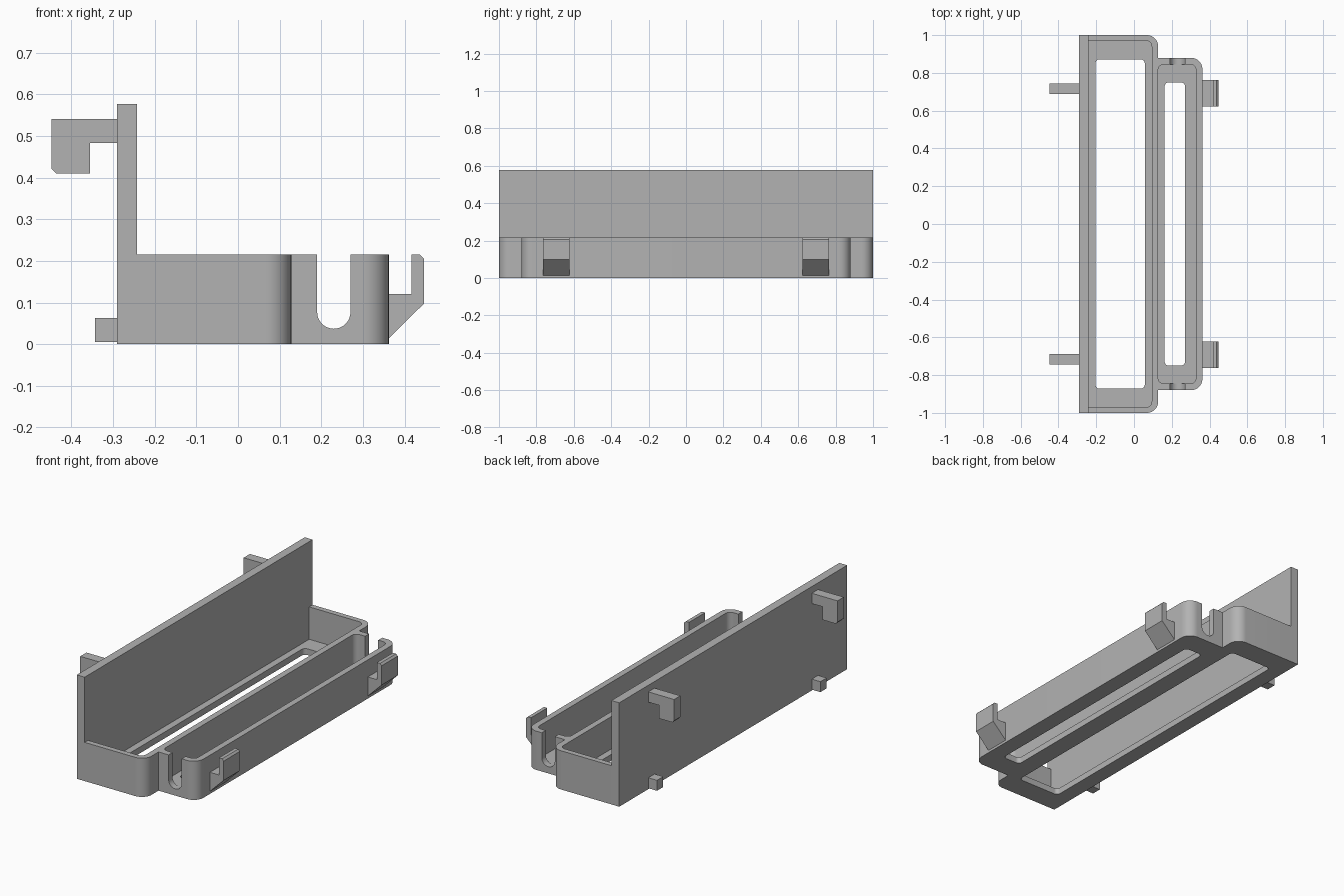
import bpy, bmesh, math
from mathutils import Vector

if "Cube" in bpy.data.objects:
    bpy.data.objects.remove(bpy.data.objects["Cube"], do_unlink=True)

grey = bpy.data.materials.new("plain grey")
grey.use_nodes = True
grey.diffuse_color = (0.45, 0.45, 0.45, 1)
grey.node_tree.nodes["Principled BSDF"].inputs["Base Color"].default_value = grey.diffuse_color


def prism(name, outline, axis, start, end):
    """Extrude a closed outline along z (outline in x, y) or y (outline in x, z)."""
    bm = bmesh.new()
    place = (lambda a, b: (a, b, start)) if axis == "z" else (lambda a, b: (a, start, b))
    face = bm.faces.new([bm.verts.new(place(a, b)) for a, b in outline])
    step = Vector((0, 0, end - start)) if axis == "z" else Vector((0, end - start, 0))
    top = bmesh.ops.extrude_face_region(bm, geom=[face])["geom"]
    bmesh.ops.translate(bm, vec=step, verts=[v for v in top if isinstance(v, bmesh.types.BMVert)])
    bmesh.ops.recalc_face_normals(bm, faces=bm.faces)
    mesh = bpy.data.meshes.new(name)
    bm.to_mesh(mesh)
    bm.free()
    mesh.materials.append(grey)
    obj = bpy.data.objects.new(name, mesh)
    bpy.context.collection.objects.link(obj)
    return obj


def arc(cx, cy, r, first, last, n=10):
    angles = [math.radians(first + (last - first) * i / n) for i in range(n + 1)]
    return [(cx + r * math.cos(t), cy + r * math.sin(t)) for t in angles]


def rounded(x0, x1, half, r_left, r_right):
    """Rectangle centred on y = 0, with its own corner radius at each x end."""
    pts = []
    for x, y, sx, sy, r, a in ((x1, half, -1, -1, r_right, 0), (x0, half, 1, -1, r_left, 90),
                               (x0, -half, 1, 1, r_left, 180), (x1, -half, -1, 1, r_right, 270)):
        pts += arc(x + sx * r, y + sy * r, r, a, a + 90) if r else [(x, y)]
    return pts


def box(x0, x1, z0, z1):
    return [(x0, z0), (x1, z0), (x1, z1), (x0, z1)]


def combine(target, other, operation):
    mod = target.modifiers.new(operation, "BOOLEAN")
    mod.operation, mod.solver, mod.object = operation, "EXACT", other
    bpy.context.view_layer.update()
    result = bpy.data.meshes.new_from_object(
        target.evaluated_get(bpy.context.evaluated_depsgraph_get()))
    target.modifiers.clear()
    target.data = result
    bpy.data.objects.remove(other, do_unlink=True)


rim, floor = 0.215, 0.035

# Two joined trays and the tall back wall
body = prism("tray_body", rounded(-0.29, 0.128, 1, 0, 0.06), "z", 0, rim)
combine(body, prism("small_tray", rounded(0.1, 0.362, 0.88, 0, 0.06), "z", 0, rim), "UNION")
combine(body, prism("back_wall", box(-0.29, -0.242, 0, 0.577), "y", -1, 1), "UNION")

# Tray cavities, floor openings and the cable notch through both ends
u_notch = [(0.27, 0.3), (0.19, 0.3)] + arc(0.23, 0.077, 0.04, 180, 360, 16)
for cutter in (
    prism("large_cavity", rounded(-0.242, 0.094, 0.97, 0, 0.03), "z", floor, 0.7),
    prism("small_cavity", rounded(0.128, 0.328, 0.845, 0.03, 0.03), "z", floor, 0.7),
    prism("large_opening", rounded(-0.204, 0.057, 0.872, 0.022, 0.022), "z", -0.1, 0.1),
    prism("small_opening", rounded(0.162, 0.27, 0.75, 0.022, 0.022), "z", -0.1, 0.1),
    prism("end_notch", u_notch, "y", -0.95, 0.95),
):
    combine(body, cutter, "DIFFERENCE")

# Hooks and pegs on the wall, clips on the outer side
hook = [(-0.289, 0.54), (-0.448, 0.54), (-0.448, 0.422), (-0.437, 0.41),
        (-0.355, 0.41), (-0.355, 0.483), (-0.289, 0.483)]
clip = [(0.361, 0.013), (0.447, 0.098), (0.447, 0.205), (0.437, 0.215),
        (0.417, 0.215), (0.417, 0.12), (0.361, 0.12)]
for side, label in ((-1, "front"), (1, "back")):
    for part, outline, y, width in (("hook", hook, 0.717, 0.055),
                                    ("peg", box(-0.343, -0.289, 0.005, 0.063), 0.717, 0.055),
                                    ("clip", clip, 0.693, 0.141)):
        prism(f"{label}_{part}", outline, "y", side * y - width / 2, side * y + width / 2)

# Smooth the rounded corners, keep the edges sharp
bpy.ops.object.select_all(action="DESELECT")
body.select_set(True)
bpy.context.view_layer.objects.active = body
bpy.ops.object.shade_smooth_by_angle(angle=math.radians(30))
